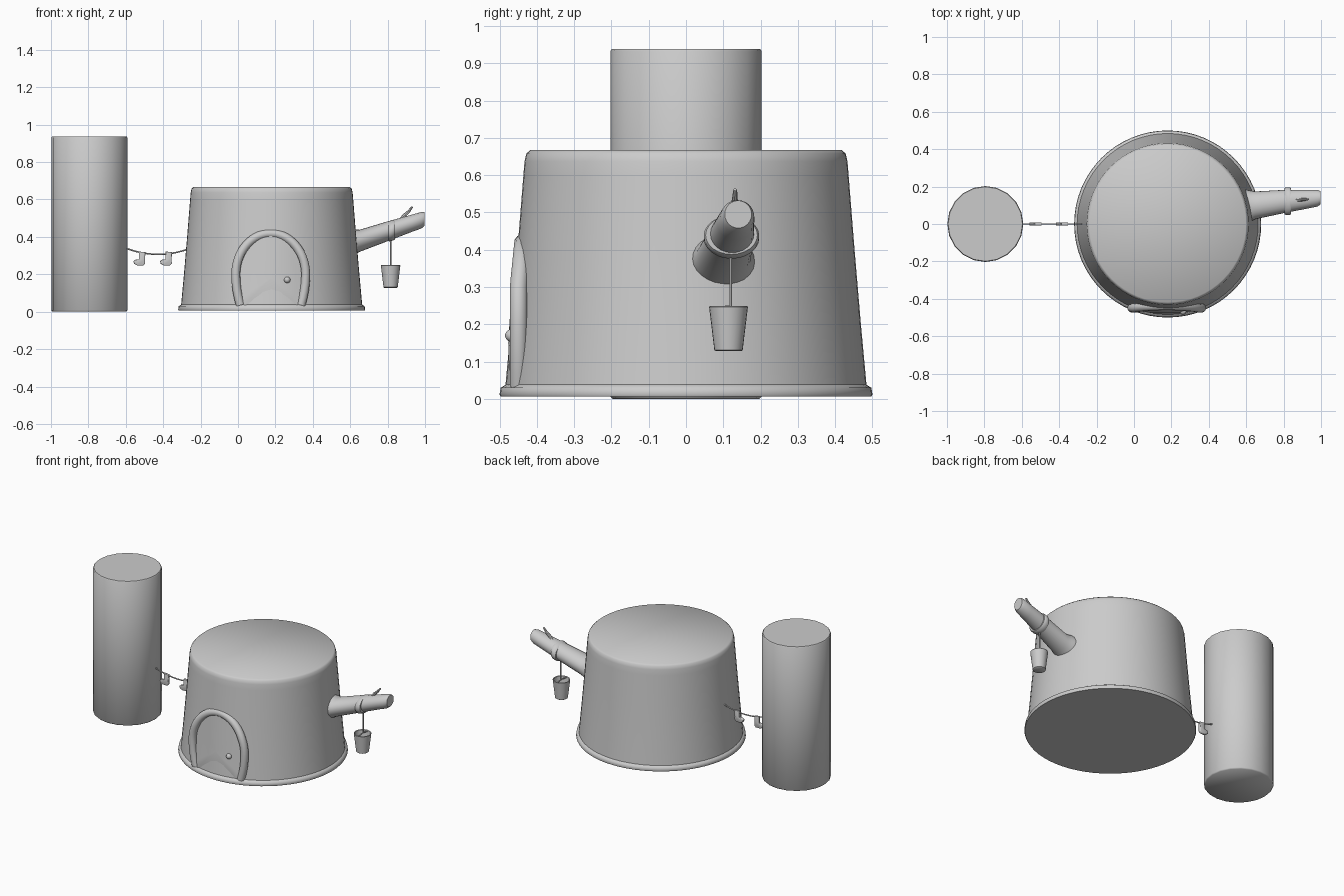
import bpy, bmesh, math
from mathutils import Vector

if "Cube" in bpy.data.objects:
    bpy.data.objects.remove(bpy.data.objects["Cube"])

CX = 0.18  # stump axis


def finish(bm, name, angle=40):
    bmesh.ops.recalc_face_normals(bm, faces=bm.faces)
    me = bpy.data.meshes.new(name)
    bm.to_mesh(me)
    bm.free()
    ob = bpy.data.objects.new(name, me)
    bpy.context.collection.objects.link(ob)
    bpy.ops.object.select_all(action='DESELECT')
    ob.select_set(True)
    bpy.context.view_layer.objects.active = ob
    bpy.ops.object.shade_smooth_by_angle(angle=math.radians(angle))
    return ob


def loft(name, rings, cap=True, angle=40):
    """Skin a list of equal-length closed point loops."""
    bm = bmesh.new()
    loops = [[bm.verts.new(p) for p in r] for r in rings]
    n = len(loops[0])
    for a, b in zip(loops, loops[1:]):
        for i in range(n):
            bm.faces.new((a[i], a[(i + 1) % n], b[(i + 1) % n], b[i]))
    if cap:
        bm.faces.new(loops[0])
        bm.faces.new(loops[-1])
    return finish(bm, name, angle)


def lathe(name, cx, cy, profile, n, angle=40):
    return loft(name, [[(cx + r * math.cos(2 * math.pi * i / n), cy + r * math.sin(2 * math.pi * i / n), z)
                        for i in range(n)] for r, z in profile], angle=angle)


def tube(name, pts, radii, n=12):
    """Round tube along a path, with one radius or a radius per point."""
    pts = [Vector(p) for p in pts]
    if not isinstance(radii, list):
        radii = [radii] * len(pts)
    rings, u = [], None
    for i, p in enumerate(pts):
        t = (pts[min(i + 1, len(pts) - 1)] - pts[max(i - 1, 0)]).normalized()
        if u is None:
            u = t.orthogonal()
        u = (u - t * u.dot(t)).normalized()
        v = t.cross(u)
        rings.append([p + radii[i] * (u * math.cos(2 * math.pi * k / n) + v * math.sin(2 * math.pi * k / n))
                      for k in range(n)])
    return loft(name, rings)


def ellipse_x(x, y, z, ry, rz, n=24):
    return [(x, y + ry * math.cos(2 * math.pi * i / n), z + rz * math.sin(2 * math.pi * i / n)) for i in range(n)]


# Stump with base rim, and neighbouring trunk
lathe("stump", CX, 0, [(0.497, 0.006), (0.5, 0.012), (0.497, 0.03), (0.487, 0.036), (0.484, 0.038), (0.469, 0.2),
                       (0.452, 0.4), (0.436, 0.6), (0.433, 0.637), (0.428, 0.658), (0.418, 0.667)], 64, 50)
lathe("trunk", -0.795, 0, [(0.197, 0.0), (0.203, 0.007), (0.203, 0.932), (0.199, 0.938)], 20, 50)


# Arched door
def arch(w, top, z0=0.035, zc=0.2, inset=0.025):
    legs = [(w - inset * ((zc - z) / (zc - z0)) ** 2, z) for z in (z0, 0.075, 0.115, 0.155)]
    curve = [(w * math.cos(math.pi * i / 28), zc + (top - zc) * math.sin(math.pi * i / 28)) for i in range(29)]
    return legs + curve + [(-x, z) for x, z in reversed(legs)]


def surface(x, z, off):
    r = 0.486 - 0.083 * z + off
    return (CX - 0.005 + x, -math.sqrt(r * r - x * x), z)


tube("door_frame", [(CX - 0.005 + x, -0.449 + 0.012 * max(0, (z - 0.3) / 0.12), z)
                    for x, z in arch(0.187, 0.418)], 0.024)
outline = arch(0.168, 0.405)
rings = [[surface(x, z, -0.01) for x, z in outline]]
rings += [[surface(x * s, 0.18 + (z - 0.18) * s, 0.004) for x, z in outline]
          for s in (1, 0.8, 0.6, 0.4, 0.2, 0.02)]
loft("door_panel", rings)

# Door knob
bm = bmesh.new()
bmesh.ops.create_uvsphere(bm, u_segments=16, v_segments=10, radius=0.017)
bmesh.ops.translate(bm, verts=bm.verts, vec=(0.263, -0.468, 0.17))
finish(bm, "door_knob")

# Branch with flared root and upright cut end
loft("branch", [ellipse_x(*a) for a in (
    (0.56, 0.092, 0.36, 0.1, 0.085), (0.62, 0.095, 0.372, 0.084, 0.068), (0.65, 0.1, 0.379, 0.074, 0.059),
    (0.8, 0.12, 0.43, 0.062, 0.053), (0.93, 0.133, 0.473, 0.05, 0.046), (0.98, 0.138, 0.489, 0.045, 0.044),
    (0.997, 0.14, 0.495, 0.036, 0.037))])
tube("twig", [(0.855, 0.13, 0.47), (0.89, 0.13, 0.515), (0.912, 0.131, 0.535), (0.932, 0.132, 0.561)],
     [0.012, 0.01, 0.008, 0.005], 8)

# Rope band around the branch
slope = 0.05
band = []
for dx, s in ((-0.017, 0.9), (-0.017, 1.12), (-0.01, 1.2), (0.01, 1.2), (0.017, 1.12), (0.017, 0.9)):
    ring = ellipse_x(0.822 + dx, 0.122, 0.434 + dx * 0.3, 0.062 * s, 0.046 * s)
    band.append(ring)
loft("rope_band", band, cap=False)

# Hanging bucket
BX, BY = 0.816, 0.114
tube("bucket_rope", [(BX, BY + 0.006, 0.4), (BX, BY + 0.006, 0.245)], 0.004, 8)
lathe("bucket", BX, BY, [(0.034, 0.128), (0.038, 0.131), (0.052, 0.246), (0.05, 0.249), (0.046, 0.246),
                         (0.034, 0.14)], 24)
tube("bucket_handle", [(BX, BY - 0.048, 0.241), (BX, BY, 0.247), (BX, BY + 0.048, 0.241)], 0.004, 8)

# Washing line
line = []
for i in range(17):
    t = i / 16
    line.append((-0.605 + 0.33 * t, 0, 0.342 - 0.01 * t - 0.03 * 4 * t * (1 - t)))
tube("washing_line", line, 0.004, 8)

# Pair of socks on the line
for i, x in enumerate((-0.513, -0.371)):
    bm = bmesh.new()
    shape = [(-0.016, 0.322), (0.018, 0.318), (0.016, 0.28), (0.017, 0.258), (0.007, 0.247), (-0.025, 0.247),
             (-0.042, 0.256), (-0.046, 0.27), (-0.036, 0.278), (-0.016, 0.28)]
    face = bm.faces.new([bm.verts.new((x + a, -0.009, b)) for a, b in shape])
    ext = bmesh.ops.extrude_face_region(bm, geom=[face])
    bmesh.ops.translate(bm, vec=(0, 0.018, 0), verts=[v for v in ext["geom"] if isinstance(v, bmesh.types.BMVert)])
    bmesh.ops.bevel(bm, geom=[e for e in bm.edges if abs(e.verts[0].co.y - e.verts[1].co.y) < 1e-5],
                    offset=0.004, segments=2, affect='EDGES', profile=0.5)
    finish(bm, f"sock_{i + 1}", 50)
